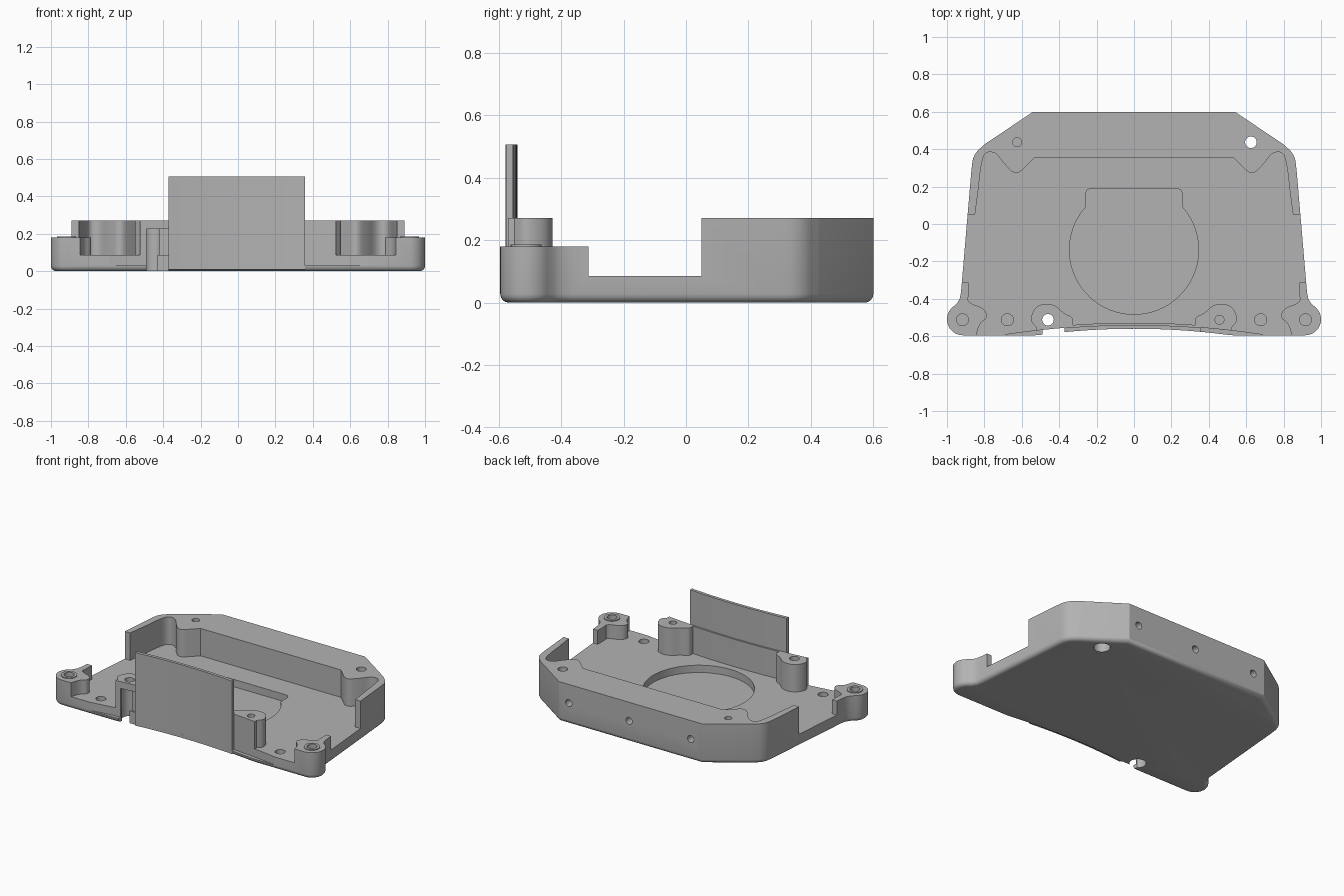
import bpy, bmesh, math

old = bpy.data.objects.get("Cube")
if old:
    bpy.data.objects.remove(old, do_unlink=True)

grey = bpy.data.materials.new("plain_grey")
grey.use_nodes = True
COLOR = (0.45, 0.45, 0.45, 1)
grey.diffuse_color = COLOR
grey.node_tree.nodes["Principled BSDF"].inputs["Base Color"].default_value = COLOR

FLOOR, LOW, HIGH, LEDGE = 0.085, 0.18, 0.272, 0.03


def prism(name, pts, z0, z1, bevel=0):
    """Extrude a flat outline, optionally rounding its lower rim."""
    bm = bmesh.new()
    base = bm.faces.new([bm.verts.new((x, y, z0)) for x, y in pts])
    ext = bmesh.ops.extrude_face_region(bm, geom=[base])
    for v in ext["geom"]:
        if isinstance(v, bmesh.types.BMVert):
            v.co.z = z1
    bmesh.ops.recalc_face_normals(bm, faces=bm.faces)
    if bevel:
        rim = [e for e in bm.edges if all(abs(v.co.z - z0) < 1e-5 for v in e.verts)]
        bmesh.ops.bevel(bm, geom=rim, offset=bevel, segments=4, profile=0.5,
                        affect='EDGES', clamp_overlap=False)
    me = bpy.data.meshes.new(name)
    bm.to_mesh(me)
    bm.free()
    me.materials.append(grey)
    ob = bpy.data.objects.new(name, me)
    bpy.context.collection.objects.link(ob)
    return ob


def arc(cx, cy, r, a0, a1, n):
    angles = [math.radians(a0 + (a1 - a0) * i / n) for i in range(n + 1)]
    return [(cx + r * math.cos(a), cy + r * math.sin(a)) for a in angles]


def disc(name, x, y, r, z0, z1):
    return prism(name, arc(x, y, r, 0, 345, 23), z0, z1)


def box(name, x0, x1, y0, y1, z0, z1):
    return prism(name, [(x0, y0), (x1, y0), (x1, y1), (x0, y1)], z0, z1)


def soften(pts, rounds=2):
    """Corner cutting on an open polyline, keeping both ends."""
    for _ in range(rounds):
        out = [pts[0]]
        for (ax, ay), (bx, by) in zip(pts, pts[1:]):
            out += [(ax * .75 + bx * .25, ay * .75 + by * .25),
                    (ax * .25 + bx * .75, ay * .25 + by * .75)]
        pts = out + [pts[-1]]
    return pts


def mirrored(half):
    return half + [(-x, y) for x, y in reversed(half) if x > 1e-6]


def boolean(ob, tools, operation='DIFFERENCE'):
    for tool in tools:
        tool.hide_render = True
        mod = ob.modifiers.new("shape", 'BOOLEAN')
        mod.operation, mod.solver, mod.object = operation, 'EXACT', tool
        bpy.context.view_layer.objects.active = ob
        bpy.ops.object.modifier_apply(modifier=mod.name)
        bpy.data.objects.remove(tool, do_unlink=True)


def front_curve(x):
    return -0.56 - 0.13 * x * x


def inner_curve(x):
    return -0.54 - 0.11 * x * x


def span(x0, x1, n, f):
    return [(x0 + (x1 - x0) * i / n, f(x0 + (x1 - x0) * i / n)) for i in range(n + 1)]


# Tray body: one solid outline with a rounded lower rim
half = span(0, 0.5, 8, front_curve) + [(0.53, -0.595)]
half += arc(0.915, -0.51, 0.085, -90, 50, 14)
half += [(0.947, -0.425), (0.932, -0.4), (0.925, -0.365)]
half += soften([(0.87, 0.28), (0.86, 0.37), (0.80, 0.425)], 3)
half += [(0.54, 0.6), (0, 0.6)]
tray = prism("tray_body", mirrored(half), 0, HIGH, 0.028)

# Open interior with side gaps between the front and back walls
half = [(0, 0.355)]
half += soften([(0.53, 0.355), (0.57, 0.315), (0.63, 0.26), (0.69, 0.315), (0.74, 0.385),
                (0.80, 0.385), (0.82, 0.30), (0.83, 0.2)])
half += [(0.85, 0.05), (1.1, 0.05), (1.1, -0.312), (0.885, -0.312)]
half += soften([(0.885, -0.38), (0.89, -0.42), (0.80, -0.45), (0.78, -0.5),
                (0.825, -0.53), (0.845, -0.6)])
half += [(0.845, -0.7), (0, -0.7)]
cavity = prism("cavity_cutter", mirrored(half), FLOOR, 0.4)
front_drop = box("drop_cutter", -1.2, 1.2, -0.8, -0.2, LOW, 0.4)

# Low ledge along the curved front edge
ledge = prism("ledge_cutter", span(-0.69, 0.69, 24, inner_curve) + [(0.69, -0.7), (-0.69, -0.7)],
              LEDGE, 0.4)

# Round recess with a squared neck
neck = [(0.26, 0.16), (0.25, 0.181), (0.23, 0.19)]
recess = prism("recess_cutter", arc(0, -0.138, 0.345, 139, 401, 48) + neck +
               [(-x, y) for x, y in reversed(neck)], 0.035, 0.2)
boolean(tray, [cavity, front_drop, ledge, recess])

# Raised screw rings on the front corners
boolean(tray, [disc("corner_ring", s * 0.917, -0.512, 0.05, LOW - 0.05, LOW + 0.006)
               for s in (-1, 1)], 'UNION')

# Screw holes in the tray
holes = [disc("hole", s * 0.917, -0.512, 0.032, 0.07, 0.4) for s in (-1, 1)]
holes += [disc("hole", s * 0.677, -0.512, 0.032, 0.05, 0.4) for s in (-1, 1)]
holes += [disc("hole", -0.625, 0.437, 0.024, 0.1, 0.4),
          disc("hole", 0.625, 0.437, 0.031, -0.1, 0.4),
          disc("hole", 0.625, 0.437, 0.052, -0.1, 0.2),
          disc("hole", -0.46, -0.512, 0.052, -0.1, 0.2),
          box("slot", -0.49, -0.372, -0.8, -0.555, -0.1, 0.2)]
for x in (-0.455, 0.01, 0.465):
    drill = disc("hole", 0, 0, 0.024, -0.1, 0.1)
    drill.rotation_euler.x = math.pi / 2
    drill.location = (x, 0.6, 0.145)
    holes.append(drill)
bpy.context.view_layer.update()
boolean(tray, holes)

# Front posts, the left one bored through and slotted
for side, s in (("right", -1), ("left", 1)):
    back = soften([(0.325, -0.535), (0.325, -0.5), (0.38, -0.475), (0.43, -0.425),
                   (0.52, -0.43), (0.56, -0.51), (0.525, -0.55)])
    front = span(0.525, 0.325, 6, inner_curve)
    post = prism(side + "_front_post", [(s * x, y) for x, y in back + front], FLOOR - 0.01, HIGH)
    if s > 0:
        boolean(post, [disc("hole", 0.457, -0.512, 0.024, 0.12, 0.4)])
    else:
        boolean(post, [disc("hole", -0.46, -0.512, 0.031, -0.1, 0.4),
                       disc("hole", -0.46, -0.512, 0.052, -0.1, 0.225),
                       box("slot", -0.49, -0.372, -0.8, -0.545, -0.1, 0.225)])

# Thin wall joining the posts, and the tall curved plate in front of it
prism("post_wall", span(-0.33, 0.33, 16, inner_curve) +
      span(0.33, -0.33, 16, lambda x: inner_curve(x) + 0.012), FLOOR - 0.01, HIGH)
prism("front_plate", span(-0.372, 0.358, 20, front_curve) +
      span(0.358, -0.372, 20, inner_curve), 0.008, 0.506)

# Smooth shading with crisp edges
for ob in bpy.context.scene.objects:
    ob.select_set(ob.type == 'MESH')
bpy.context.view_layer.objects.active = tray
bpy.ops.object.shade_smooth_by_angle(angle=math.radians(30))
